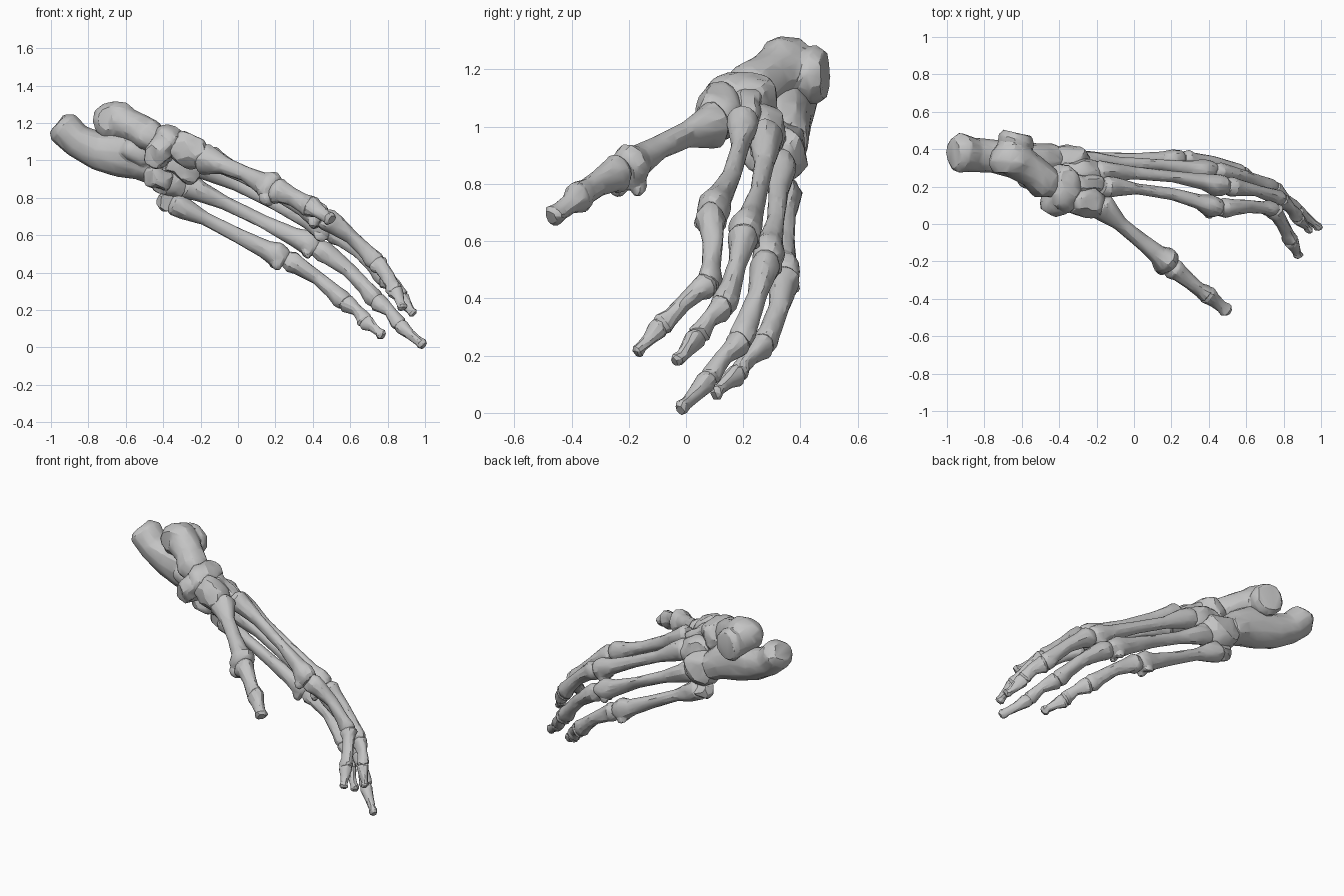
import bpy
import bmesh
import math
from mathutils import Vector, Matrix, noise

if "Cube" in bpy.data.objects:
    bpy.data.objects.remove(bpy.data.objects["Cube"], do_unlink=True)

# One flat bone grey
bone_mat = bpy.data.materials.new("bone grey")
bone_mat.use_nodes = True
GREY = (0.55, 0.55, 0.55, 1)
bone_mat.diffuse_color = GREY
bone_mat.node_tree.nodes["Principled BSDF"].inputs["Base Color"].default_value = GREY


def loft(bm, stations, ref=(0, 1, 0), sides=12):
    """Closed tube through (point, half width, half height) stations."""
    pts = [Vector(s[0]) for s in stations]
    rings = []
    for i, (_, a, b) in enumerate(stations):
        t = (pts[min(i + 1, len(pts) - 1)] - pts[max(i - 1, 0)]).normalized()
        side = Vector(ref)
        side = (side - t * side.dot(t)).normalized()
        up = t.cross(side)
        angles = [math.tau * k / sides for k in range(sides)]
        rings.append([bm.verts.new(pts[i] + side * a * math.cos(w) + up * b * math.sin(w))
                      for w in angles])
    for r, s in zip(rings, rings[1:]):
        for k in range(sides):
            n = (k + 1) % sides
            bm.faces.new((r[k], r[n], s[n], s[k]))
    bm.faces.new(rings[0][::-1])
    bm.faces.new(rings[-1])


def blob(bm, centre, size, pitch=0.0, block=0.75):
    """Rounded block, its long axis pitched down toward the toes."""
    new = bmesh.ops.create_icosphere(bm, subdivisions=3, radius=1)["verts"]
    turn = Matrix.Rotation(math.radians(pitch), 3, "Y")
    for v in new:
        p = Vector([math.copysign(abs(c) ** block, c) * s for c, s in zip(v.co, size)])
        v.co = Vector(centre) + turn @ p


def finish(name, bm, voxel=0.012, rough=0.012, keep=0.1):
    """Fuse the pieces, roughen the surface and reduce it to facets."""
    for v in bm.verts:
        v.co += noise.noise_vector(v.co * 16) * rough
    bmesh.ops.recalc_face_normals(bm, faces=bm.faces)
    mesh = bpy.data.meshes.new(name)
    bm.to_mesh(mesh)
    bm.free()
    obj = bpy.data.objects.new(name, mesh)
    bpy.context.collection.objects.link(obj)
    bpy.ops.object.select_all(action="DESELECT")
    obj.select_set(True)
    bpy.context.view_layer.objects.active = obj
    fuse = obj.modifiers.new("fuse", "REMESH")
    fuse.mode = "VOXEL"
    fuse.voxel_size = voxel
    reduce = obj.modifiers.new("reduce", "DECIMATE")
    reduce.ratio = keep
    for m in ("fuse", "reduce"):
        bpy.ops.object.modifier_apply(modifier=m)
    obj.data.materials.clear()
    obj.data.materials.append(bone_mat)
    bpy.ops.object.shade_smooth_by_angle(angle=math.radians(22))


# Thickness along each kind of long bone: (position, factor)
METATARSAL = [(0, .75), (.04, 1.05), (.13, .9), (.3, .6), (.6, .58), (.82, .75),
              (.91, 1.05), (.97, .95), (1, .7)]
PHALANX = [(-.02, .85), (.08, 1.08), (.2, .9), (.5, .7), (.8, .75), (.94, .9), (1.02, .75)]
TIP = [(-.03, .9), (.1, 1.1), (.4, .75), (.75, .6), (.9, .75), (1, .5)]


def long_bone(name, start, end, r, profile, bow=(0, 0, 0), condyles=False):
    start, end, bow = Vector(start), Vector(end), Vector(bow)
    bm = bmesh.new()
    steps = []
    for t, f in profile:
        p = start.lerp(end, t) + bow * math.sin(math.pi * t)
        steps.append((p, r * f * .95, r * f * 1.08))
    loft(bm, steps)
    if condyles:
        # paired knobs beneath the head
        for s in (-1, 1):
            c = start.lerp(end, .94) + Vector((-.02, s * r * .5, -r * .75))
            blob(bm, c, (r * .55, r * .4, r * .45), 30, 1)
    finish(name, bm, voxel=0.008, rough=0.011, keep=0.08)


# Outer toes: base, head, two joints and tip, then the sideways bow of the metatarsal
TOES = {
    "second": ([(-.17, .2, 1.03), (.46, .08, .69), (.74, .08, .45), (.84, -.09, .3), (.885, -.175, .205)], .03),
    "third": ([(-.22, .28, .98), (.5, .2, .62), (.78, .13, .37), (.87, .04, .27), (.945, -.04, .175)], .02),
    "fourth": ([(-.29, .33, .88), (.43, .28, .53), (.74, .19, .25), (.86, .08, .12), (.995, -.025, .01)], .01),
    "fifth": ([(-.36, .345, .78), (.26, .345, .47), (.57, .275, .24), (.68, .18, .14), (.775, .1, .065)], 0),
}
for toe, ((base, head, joint, far_joint, tip), bow) in TOES.items():
    long_bone(toe + "_metatarsal", base, head, .06, METATARSAL, (0, bow, 0), True)
    long_bone(toe + "_proximal_phalanx", head, joint, .053, PHALANX, (.01, .015, .02))
    long_bone(toe + "_middle_phalanx", joint, far_joint, .045, PHALANX, (.01, 0, .01))
    long_bone(toe + "_distal_phalanx", far_joint, tip, .036, TIP)

# Splayed big toe
long_bone("big_toe_metatarsal", (-.19, .11, 1.01), (.2, -.22, .84), .074, METATARSAL, (0, -.01, .02), True)
long_bone("big_toe_proximal_phalanx", (.2, -.23, .84), (.39, -.38, .75), .058, PHALANX, (0, 0, .01))
long_bone("big_toe_distal_phalanx", (.38, -.37, .76), (.5, -.47, .68), .05, TIP)

# Heel bone: flared knob, waisted body, side shelf
bm = bmesh.new()
loft(bm, [((-.965, .38, 1.2), .08, .06), ((-.935, .38, 1.175), .105, .095), ((-.86, .37, 1.105), .095, .09),
          ((-.75, .36, 1.055), .09, .105), ((-.62, .34, 1.045), .1, .135), ((-.5, .33, .99), .105, .105),
          ((-.42, .335, .94), .095, .085)])
blob(bm, (-.54, .26, 1.04), (.09, .07, .06), 25)
finish("heel_bone", bm)

# Ankle bone: grooved pulley, neck and round head
bm = bmesh.new()
loft(bm, [((-.66, .275, 1.22), .1, .07), ((-.66, .31, 1.22), .125, .105), ((-.65, .36, 1.2), .115, .11),
          ((-.64, .41, 1.18), .095, .095), ((-.63, .45, 1.18), .1, .105), ((-.62, .485, 1.18), .08, .085)],
     ref=(1, 0, 0))
loft(bm, [((-.63, .34, 1.2), .1, .1), ((-.54, .28, 1.17), .09, .085), ((-.47, .22, 1.13), .095, .09),
          ((-.41, .19, 1.1), .06, .06)])
finish("ankle_bone", bm)

# Small bones of the midfoot: centre, half size, pitch
MIDFOOT = {
    "navicular": ((-.38, .19, 1.09), (.08, .13, .1), 30),
    "navicular_knob": ((-.42, .115, 1.05), (.07, .065, .1), 30),
    "inner_cuneiform": ((-.26, .11, 1.05), (.11, .075, .085), 28),
    "middle_cuneiform": ((-.27, .21, 1.05), (.1, .06, .07), 28),
    "outer_cuneiform": ((-.28, .28, .98), (.11, .065, .09), 28),
    "cuboid": ((-.36, .34, .91), (.115, .08, .1), 28),
    "cuboid_ridge": ((-.43, .27, .91), (.075, .07, .06), 28),
    "fifth_metatarsal_knob": ((-.38, .355, .775), (.05, .045, .05), 28),
}
for name, (centre, size, pitch) in MIDFOOT.items():
    bm = bmesh.new()
    blob(bm, centre, size, pitch)
    finish(name, bm, rough=0.025)
